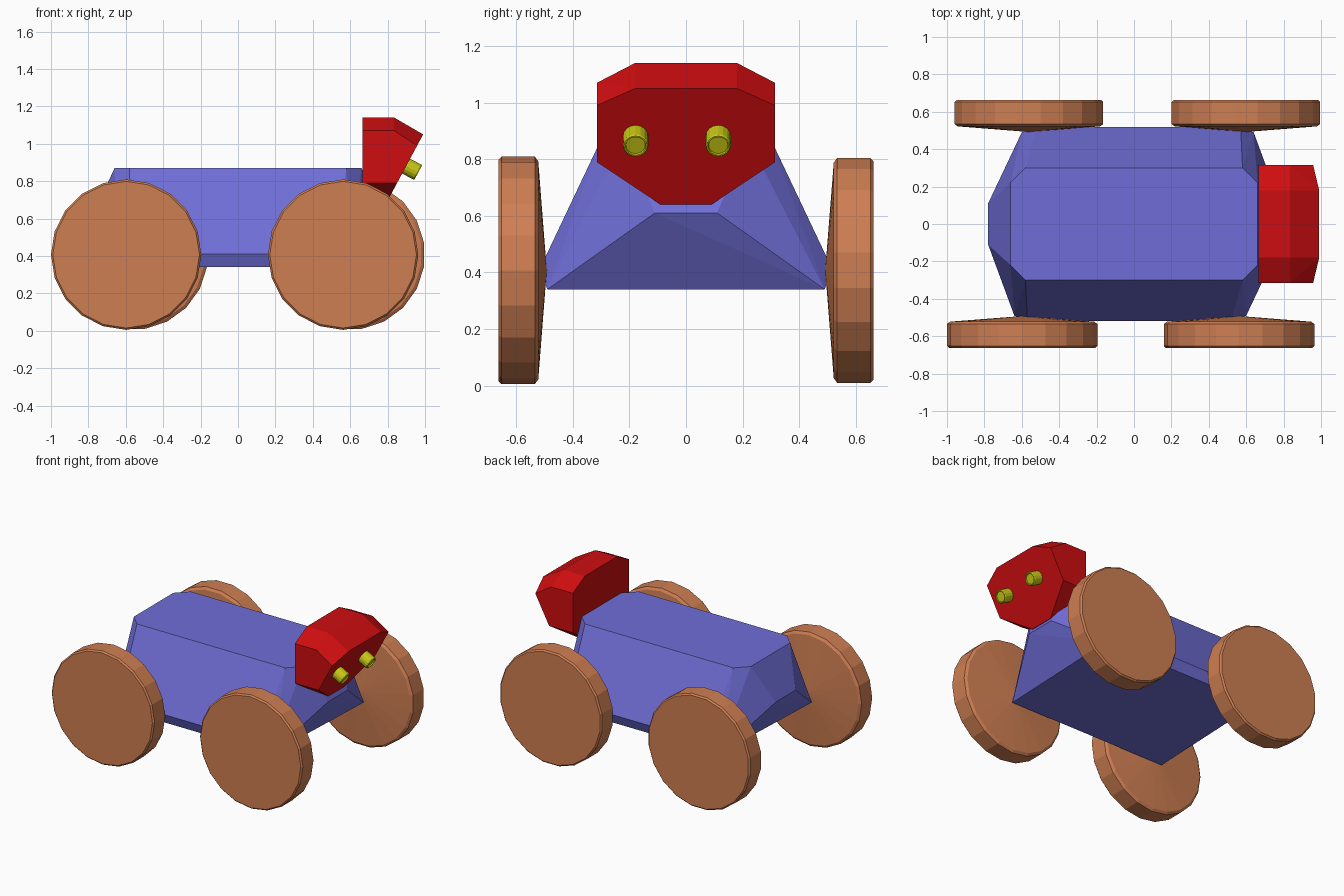
import bpy, bmesh, math
from mathutils import Vector, Matrix

cube = bpy.data.objects.get("Cube")
if cube:
    bpy.data.objects.remove(cube, do_unlink=True)


def material(name, rgb):
    m = bpy.data.materials.new(name)
    m.use_nodes = True
    m.diffuse_color = (*rgb, 1)
    b = m.node_tree.nodes["Principled BSDF"]
    b.inputs["Base Color"].default_value = (*rgb, 1)
    b.inputs["Roughness"].default_value = 0.7
    return m


BLUE = material("body blue", (0.16, 0.155, 0.68))
RED = material("head red", (0.62, 0.004, 0.005))
BROWN = material("wheel brown", (0.62, 0.21, 0.085))
YELLOW = material("eye yellow", (0.58, 0.58, 0.008))


def finish(bm, name, mat):
    bmesh.ops.recalc_face_normals(bm, faces=bm.faces[:])
    me = bpy.data.meshes.new(name)
    bm.to_mesh(me)
    bm.free()
    me.materials.append(mat)
    ob = bpy.data.objects.new(name, me)
    bpy.context.collection.objects.link(ob)
    return ob


def hull(name, points, mat):
    """Faceted convex solid around the given corner points."""
    bm = bmesh.new()
    for p in points:
        bm.verts.new(p)
    res = bmesh.ops.convex_hull(bm, input=bm.verts[:])
    loose = [v for v in bm.verts if not v.link_faces]
    bmesh.ops.delete(bm, geom=loose, context='VERTS')
    bmesh.ops.dissolve_limit(bm, angle_limit=math.radians(1),
                             verts=bm.verts[:], edges=bm.edges[:])
    return finish(bm, name, mat)


def lathe(name, profile, sides, turn, origin, axis, mat):
    """Revolve (radius, height) pairs around an axis, closing both ends."""
    bm = bmesh.new()
    rings = []
    for r, h in profile:
        if r == 0:
            rings.append([bm.verts.new((0, 0, h))] * sides)
        else:
            rings.append([bm.verts.new((r * math.cos(a), r * math.sin(a), h))
                          for a in (turn + i * math.tau / sides for i in range(sides))])
    for lo, hi in zip(rings, rings[1:]):
        for i in range(sides):
            j = (i + 1) % sides
            bm.faces.new(list(dict.fromkeys((lo[i], lo[j], hi[j], hi[i]))))
    rot = Vector(axis).to_track_quat('Z', 'Y').to_matrix().to_4x4()
    bm.transform(Matrix.Translation(origin) @ rot)
    return finish(bm, name, mat)


# Body: faceted hull, each corner repeated by a half turn about z
half = [(0.66, 0.22, 0.87), (0.58, 0.30, 0.87),      # chamfered roof
        (0.66, -0.22, 0.87), (0.58, -0.30, 0.87),
        (0.78, 0.11, 0.61), (0.78, -0.11, 0.61),     # nose edge
        (0.57, 0.518, 0.41), (0.52, -0.518, 0.41),   # widest line
        (0.64, 0.49, 0.34), (0.60, -0.49, 0.34)]     # floor
hull("body", half + [(-x, -y, z) for x, y, z in half], BLUE)

# Head: eight-sided block with a face that slants back towards the bottom
head = []
for s in (-1, 1):
    head += [(0.665, s * y, z) for y, z in
             ((0.18, 1.14), (0.315, 1.07), (0.315, 0.79), (0.09, 0.64))]
    head += [(0.835, s * 0.18, 1.14), (0.835, s * 0.315, 1.07)]
    head += [(0.99 - (1.05 - z) * 0.537, s * y, z) for y, z in
             ((0.18, 1.05), (0.315, 0.99), (0.315, 0.79), (0.09, 0.64))]
hull("head", head, RED)

# Eyes: short cylinders with a shallow recess, square to the face
for side, y in (("right", -0.178), ("left", 0.114)):
    eye = lathe("eye_" + side,
                [(0, -0.01), (0.045, -0.01), (0.045, 0.066), (0.041, 0.072),
                 (0.036, 0.072), (0.034, 0.064), (0, 0.064)],
                16, 0, (0.9, y, 0.88), (0.88, 0, -0.473), YELLOW)

# Wheels: bevelled discs with a shallow cone on the inner side
tyre = [(0, -0.03), (0.385, 0), (0.402, 0.012), (0.402, 0.13), (0.392, 0.14), (0, 0.14)]
for s, side in ((-1, "right"), (1, "left")):
    for end, x in (("rear", -0.58), ("front", 0.58)):
        lathe(f"wheel_{end}_{side}", tyre, 20, 0 if s < 0 else math.pi / 20,
              (x + s * 0.018, s * 0.522, 0.407), (0, s, 0), BROWN)
